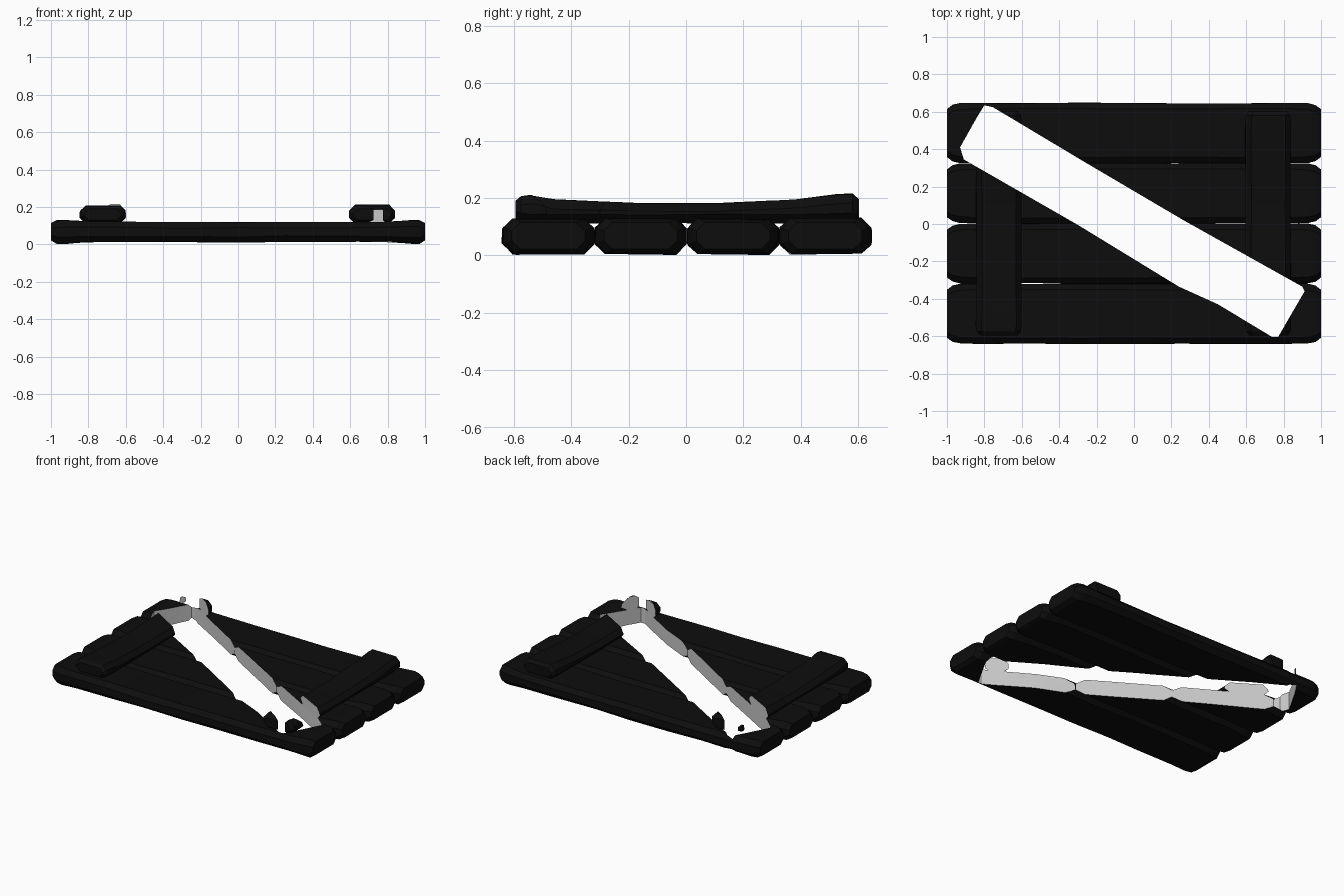
import bpy, bmesh, random, math
from mathutils import Vector

if "Cube" in bpy.data.objects:
    bpy.data.objects.remove(bpy.data.objects["Cube"])

random.seed(4)


def material(name, c):
    m = bpy.data.materials.new(name)
    m.diffuse_color = (c, c, c, 1)
    m.use_nodes = True
    m.node_tree.nodes["Principled BSDF"].inputs["Base Color"].default_value = m.diffuse_color
    return m


dark = material("dark_wood", 0.004)
cut = material("cut_wood", 0.6)


def make_object(name, bm, mat):
    bmesh.ops.recalc_face_normals(bm, faces=bm.faces)
    me = bpy.data.meshes.new(name)
    bm.to_mesh(me)
    bm.free()
    me.materials.append(mat)
    ob = bpy.data.objects.new(name, me)
    bpy.context.collection.objects.link(ob)
    return ob


def rough_board(name, stations, place):
    """Loft chamfered sections: (distance, half width, low z, high z, chamfer)."""
    bm = bmesh.new()
    rings = []
    for i, (t, w, lo, hi, c) in enumerate(stations):
        j = 0.004 if 0 < i < len(stations) - 1 else 0
        section = [(-w, lo + c), (-w + c, lo), (w - c, lo), (w, lo + c),
                   (w, hi - c), (w - c, hi), (-w + c, hi), (-w, hi - c)]
        rings.append([bm.verts.new(place(t, s + random.uniform(-j, j) * 0.5,
                                         z + random.uniform(-j, j) * 0.7))
                      for s, z in section])
    for a, b in zip(rings, rings[1:]):
        for k in range(8):
            bm.faces.new((a[k], a[(k + 1) % 8], b[(k + 1) % 8], b[k]))
    bm.faces.new(rings[0])
    bm.faces.new(rings[-1])
    return make_object(name, bm, dark)


# Four lengthwise planks, swollen near their ends
boards = []
plank = [(-1.0, .128, .022, .115, .03), (-.97, .150, .005, .128, .034),
         (-.93, .159, .004, .129, .034), (-.82, .160, .012, .123, .03),
         (-.55, .160, .015, .119, .03), (-.30, .161, .014, .118, .03),
         (0, .160, .012, .120, .03), (.25, .159, .014, .118, .03),
         (.60, .160, .016, .118, .03), (.82, .160, .014, .121, .03),
         (.93, .159, .006, .129, .034), (.97, .150, .005, .128, .034),
         (1.0, .128, .022, .115, .03)]
for i in range(4):
    yc = -.48 + .322 * i
    boards.append(rough_board(f"plank_{i + 1}", plank,
                              lambda t, s, z, yc=yc: (t, yc + s, z)))

# Two crosswise battens on top
batten = [(-.595, .100, .130, .190, .025), (-.575, .118, .117, .207, .03),
          (-.54, .122, .113, .210, .03), (-.46, .122, .113, .194, .03),
          (-.15, .120, .112, .183, .03), (.10, .120, .112, .181, .03),
          (.38, .121, .113, .194, .03), (.53, .122, .114, .212, .03),
          (.58, .118, .117, .214, .03), (.603, .100, .130, .196, .025)]
for side, x in (("left", -.723), ("right", .717)):
    boards.append(rough_board(f"{side}_batten", batten,
                              lambda t, s, z, x=x: (x + s, t, z)))

# Diagonal slot through every board
outline = [(-.93, .41), (-.91, .345), (-.30, -.005), (.24, -.335), (.45, -.43),
           (.74, -.605), (.77, -.605), (.912, -.36), (.90, -.335), (.265, .02),
           (-.27, .335), (-.755, .625), (-.80, .635), (-.84, .57)]
bm = bmesh.new()
base = bm.faces.new([bm.verts.new((x, y, -.2)) for x, y in outline])
ext = bmesh.ops.extrude_face_region(bm, geom=[base])
bmesh.ops.translate(bm, vec=Vector((0, 0, .7)),
                    verts=[g for g in ext["geom"] if isinstance(g, bmesh.types.BMVert)])
cutter = make_object("slot_cutter", bm, cut)
cutter.hide_render = True

for ob in boards:
    mod = ob.modifiers.new("slot", "BOOLEAN")
    mod.operation = "DIFFERENCE"
    mod.solver = "EXACT"
    mod.material_mode = "TRANSFER"
    mod.object = cutter
    bpy.ops.object.select_all(action="DESELECT")
    ob.select_set(True)
    bpy.context.view_layer.objects.active = ob
    bpy.ops.object.modifier_apply(modifier=mod.name)
    bpy.ops.object.shade_smooth_by_angle(angle=math.radians(30))

bpy.data.objects.remove(cutter)
